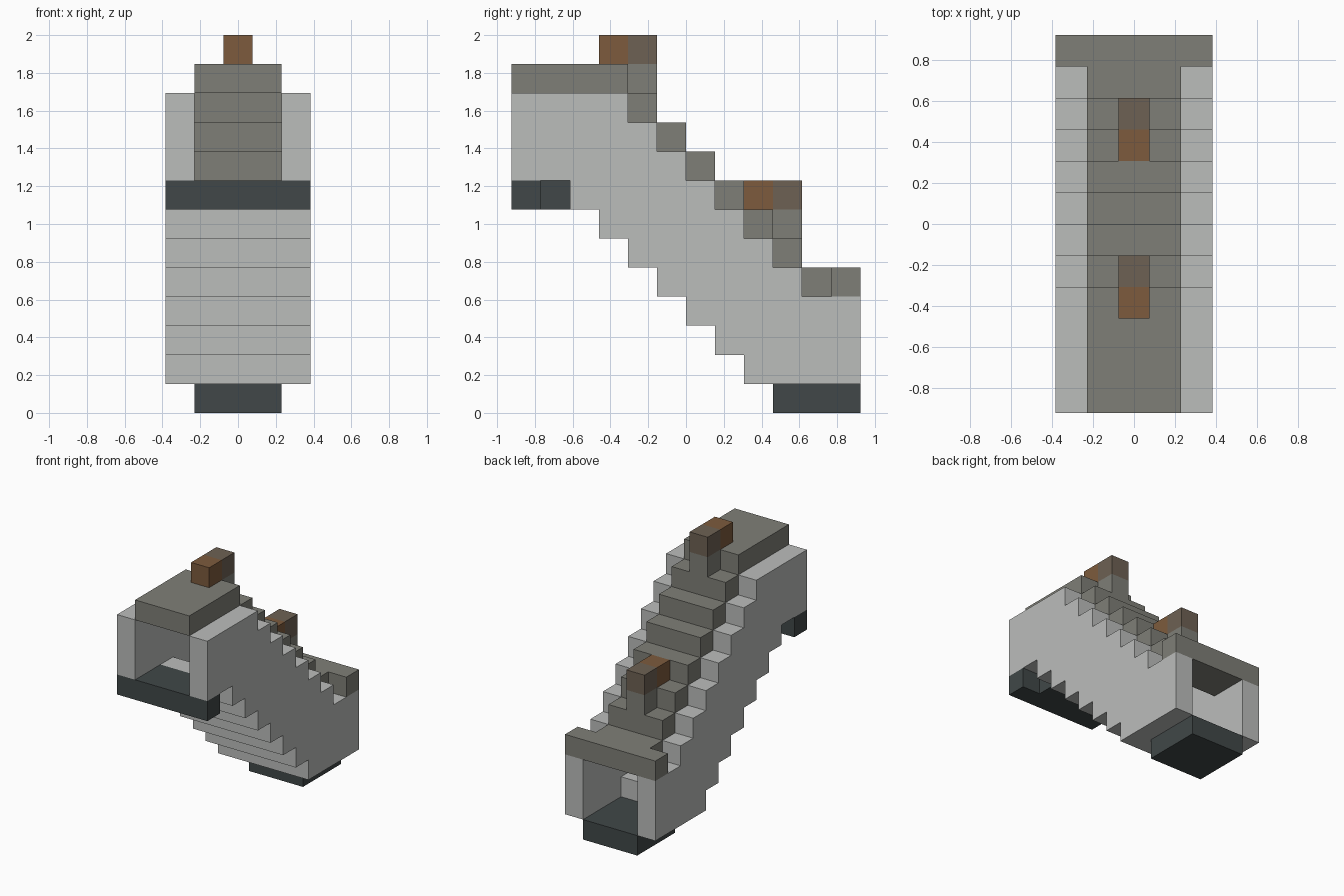
import bpy, bmesh
from mathutils import Vector

cube = bpy.data.objects.get("Cube")
if cube:
    bpy.data.objects.remove(cube, do_unlink=True)

U = 2 / 13          # one block
IN, OUT = 1.5, 2.5  # inner and outer half widths, in blocks


def material(name, rgb):
    m = bpy.data.materials.new(name)
    m.use_nodes = True
    m.diffuse_color = (*rgb, 1)
    m.node_tree.nodes["Principled BSDF"].inputs["Base Color"].default_value = (*rgb, 1)
    return m


LIGHT = material("light stone", (0.50, 0.51, 0.50))
ROOF = material("weathered stone", (0.212, 0.212, 0.185))
DARK = material("dark slate", (0.052, 0.064, 0.065))
BROWN = material("brown wood", (0.205, 0.105, 0.047))
MIXED = material("greyed wood", (0.155, 0.12, 0.087))


def finish(name, bm, mat):
    bmesh.ops.recalc_face_normals(bm, faces=bm.faces)
    mesh = bpy.data.meshes.new(name)
    bm.to_mesh(mesh)
    bm.free()
    mesh.materials.append(mat)
    obj = bpy.data.objects.new(name, mesh)
    bpy.context.collection.objects.link(obj)
    return obj


def boxes(name, mat, parts):
    """Each part: half width, y start, y end, z bottom, z top, in blocks."""
    bm = bmesh.new()
    for w, y0, y1, z0, z1 in parts:
        size = Vector((2 * w, y1 - y0, z1 - z0)) * U
        mid = Vector((0, y0 + y1, z0 + z1)) * U / 2
        new = bmesh.ops.create_cube(bm, size=1)["verts"]
        for v in new:
            v.co = v.co * size + mid
    return finish(name, bm, mat)


def wall(name, side):
    """Stepped side wall: an outline in y and z, extruded one block in x."""
    outline = [(6, 1), (6, 4), (4, 4)]
    for y in range(3, -3, -1):              # upper steps, climbing to the front
        outline += [(y + 1, 8 - y), (y, 8 - y)]
    outline += [(-2, 11), (-6, 11), (-6, 8), (-4, 8)]
    for y in range(-4, 2):                  # lower steps, descending to the back
        outline += [(y, 3 - y), (y + 1, 3 - y)]
    outline.append((2, 1))
    bm = bmesh.new()
    face = bm.faces.new([bm.verts.new((side * IN * U, y * U, z * U))
                         for y, z in outline])
    ext = bmesh.ops.extrude_face_region(bm, geom=[face])["geom"]
    bmesh.ops.translate(bm, vec=(side * U, 0, 0),
                        verts=[v for v in ext if isinstance(v, bmesh.types.BMVert)])
    bmesh.ops.remove_doubles(bm, verts=bm.verts, dist=0.0001)
    return finish(name, bm, LIGHT)


# Walls and the staircase between them
wall("left_wall", 1)
wall("right_wall", -1)
boxes("stair_floor", LIGHT, [(IN, y, y + 1, 3 - y, 4 - y) for y in range(-4, 3)])

# Dark landings at both ends
boxes("front_landing", DARK, [(OUT, -6, -5, 7, 8), (IN, -5, -4, 7, 8)])
boxes("back_landing", DARK, [(IN, 3, 6, 0, 1)])

# Stepped roof with flat ends
boxes("roof_steps", ROOF, [(IN, y, y + 1, 8 - y, 9 - y) for y in range(-2, 4)])
boxes("front_roof", ROOF, [(IN, -6, -2, 11, 12)])
boxes("back_roof", ROOF, [(IN, 4, 5, 4, 5), (OUT, 5, 6, 4, 5)])

# Two hooked posts on the roof
for label, y, z in (("upper", -2, 11), ("lower", 3, 6)):
    boxes(label + "_post_neck", ROOF, [(0.5, y, y + 1, z, z + 1)])
    boxes(label + "_post_cap", MIXED, [(0.5, y, y + 1, z + 1, z + 2)])
    boxes(label + "_post_tip", BROWN, [(0.5, y - 1, y, z + 1, z + 2)])
